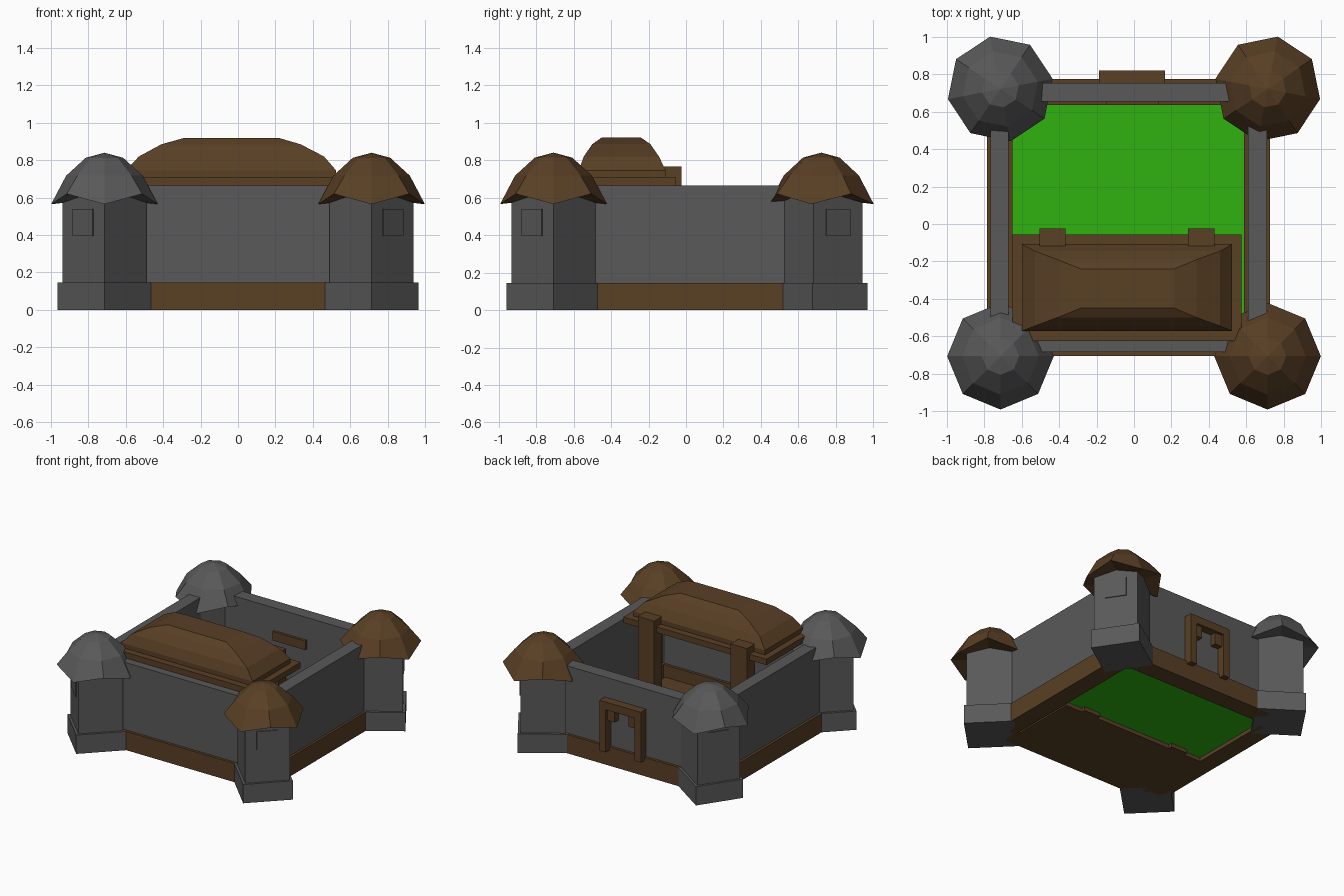
import bpy, math
from mathutils import Matrix, Vector

if "Cube" in bpy.data.objects:
    bpy.data.objects.remove(bpy.data.objects["Cube"])


def material(name, color):
    m = bpy.data.materials.new(name)
    m.diffuse_color = color
    m.use_nodes = True
    m.node_tree.nodes["Principled BSDF"].inputs["Base Color"].default_value = m.diffuse_color
    return m


BROWN = material("brown_wood", (0.10, 0.05, 0.018, 1))
GREEN = material("green_grass", (0.03, 0.45, 0.005, 1))
GREY = material("dark_stone", (0.1, 0.1, 0.1, 1))


def mesh(name, verts, faces, mat):
    me = bpy.data.meshes.new(name)
    me.from_pydata(verts, [], faces)
    me.materials.append(mat)
    ob = bpy.data.objects.new(name, me)
    bpy.context.collection.objects.link(ob)
    return ob


def loft(name, rings, mat):
    """Closed solid through rings of equal vertex count."""
    n = len(rings[0])
    verts = [v for r in rings for v in r]
    faces = [(k * n + i, k * n + (i + 1) % n, (k + 1) * n + (i + 1) % n, (k + 1) * n + i)
             for k in range(len(rings) - 1) for i in range(n)]
    faces.append(tuple(reversed(range(n))))
    faces.append(tuple(range(len(verts) - n, len(verts))))
    return mesh(name, verts, faces, mat)


def rect(x0, x1, y0, y1, z):
    return [(x0, y0, z), (x1, y0, z), (x1, y1, z), (x0, y1, z)]


def box(name, x0, x1, y0, y1, z0, z1, mat):
    return loft(name, [rect(x0, x1, y0, y1, z0), rect(x0, x1, y0, y1, z1)], mat)


def ring(n, r, z):
    return [(r * math.cos(2 * math.pi * i / n), r * math.sin(2 * math.pi * i / n), z) for i in range(n)]


def dome(name, mat):
    # eight-sided cap with a zigzag rim
    rim = [(x, y, 0.565 if i % 2 == 0 else 0.62) for i, (x, y, _) in enumerate(ring(8, 0.285, 0))]
    rings = [rim, ring(8, 0.205, 0.717), ring(8, 0.1, 0.813)]
    verts = [v for r in rings for v in r] + [(0, 0, 0.84), (0, 0, 0.6)]
    faces = []
    for i in range(8):
        j = (i + 1) % 8
        faces += [(i, j, 8 + j, 8 + i), (8 + i, 8 + j, 16 + j, 16 + i), (16 + i, 16 + j, 24), (j, i, 25)]
    return mesh(name, verts, faces, mat)


def tower(label, cx, cy, turn, window_angle, roof_mat):
    parts = [loft("tower_base_" + label, [ring(4, 0.25, 0), ring(4, 0.25, 0.145)], GREY),
             loft("tower_body_" + label, [ring(4, 0.225, 0.145), ring(4, 0.225, 0.61)], GREY),
             dome("tower_roof_" + label, roof_mat)]
    window = box("tower_window_" + label, 0.14, 0.166, -0.077, 0.077, 0.395, 0.54, GREY)
    window.data.transform(Matrix.Rotation(math.radians(window_angle), 4, 'Z'))
    place = Matrix.Translation(Vector((cx, cy, 0))) @ Matrix.Rotation(math.radians(turn), 4, 'Z')
    for p in parts + [window]:
        p.data.transform(place)


# Corner towers
tower("front_left", -0.714, -0.707, 0, 225, GREY)
tower("front_right", 0.714, -0.707, 0, -45, BROWN)
tower("back_left", -0.715, 0.722, 11, 135, GREY)
tower("back_right", 0.715, 0.722, -11, 45, BROWN)

# Walls and their wooden footings: x0, x1, y0, y1
for side, wall, foot in [
    ("front", (-0.6, 0.6, -0.685, -0.585), (-0.6, 0.6, -0.705, -0.565)),
    ("back", (-0.6, 0.6, 0.655, 0.755), (-0.6, 0.6, 0.635, 0.775)),
    ("left", (-0.767, -0.67, -0.6, 0.6), (-0.787, -0.65, -0.6, 0.6)),
    ("right", (0.61, 0.71, -0.6, 0.6), (0.588, 0.728, -0.6, 0.6)),
]:
    box(side + "_wall", *wall, 0.145, 0.665, GREY)
    box(side + "_footing", *foot, 0, 0.145, BROWN)

# Courtyard
box("courtyard_grass", -0.65, 0.59, -0.57, 0.637, 0.03, 0.04, GREEN)

# Hall: floor, posts, eaves and stepped hip roof
box("hall_floor", -0.65, 0.575, -0.625, -0.055, 0.0, 0.05, BROWN)
for i, x in enumerate((-0.435, 0.36)):
    box(f"hall_post_{i}", x - 0.07, x + 0.07, -0.12, -0.025, 0.0, 0.765, BROWN)
box("hall_eaves", -0.65, 0.575, -0.625, -0.055, 0.665, 0.71, BROWN)
loft("hall_roof", [
    rect(-0.6, 0.525, -0.572, -0.108, 0.71),
    rect(-0.6, 0.525, -0.572, -0.108, 0.745),
    rect(-0.53, 0.46, -0.545, -0.145, 0.82),
    rect(-0.41, 0.335, -0.50, -0.19, 0.885),
    rect(-0.285, 0.215, -0.45, -0.24, 0.92)], BROWN)

# Back doorway frame with stepped corners
for s, label in ((-1, "left"), (1, "right")):
    cx = -0.01 + s * 0.15
    box("door_post_" + label, cx - 0.027, cx + 0.027, 0.74, 0.82, 0.12, 0.45, BROWN)
    bx = -0.01 + s * 0.095
    box("door_step_" + label, bx - 0.035, bx + 0.035, 0.74, 0.80, 0.36, 0.45, BROWN)
box("door_lintel", -0.187, 0.167, 0.74, 0.82, 0.45, 0.51, BROWN)
box("door_inner_lintel", -0.15, 0.13, 0.637, 0.67, 0.42, 0.49, BROWN)
